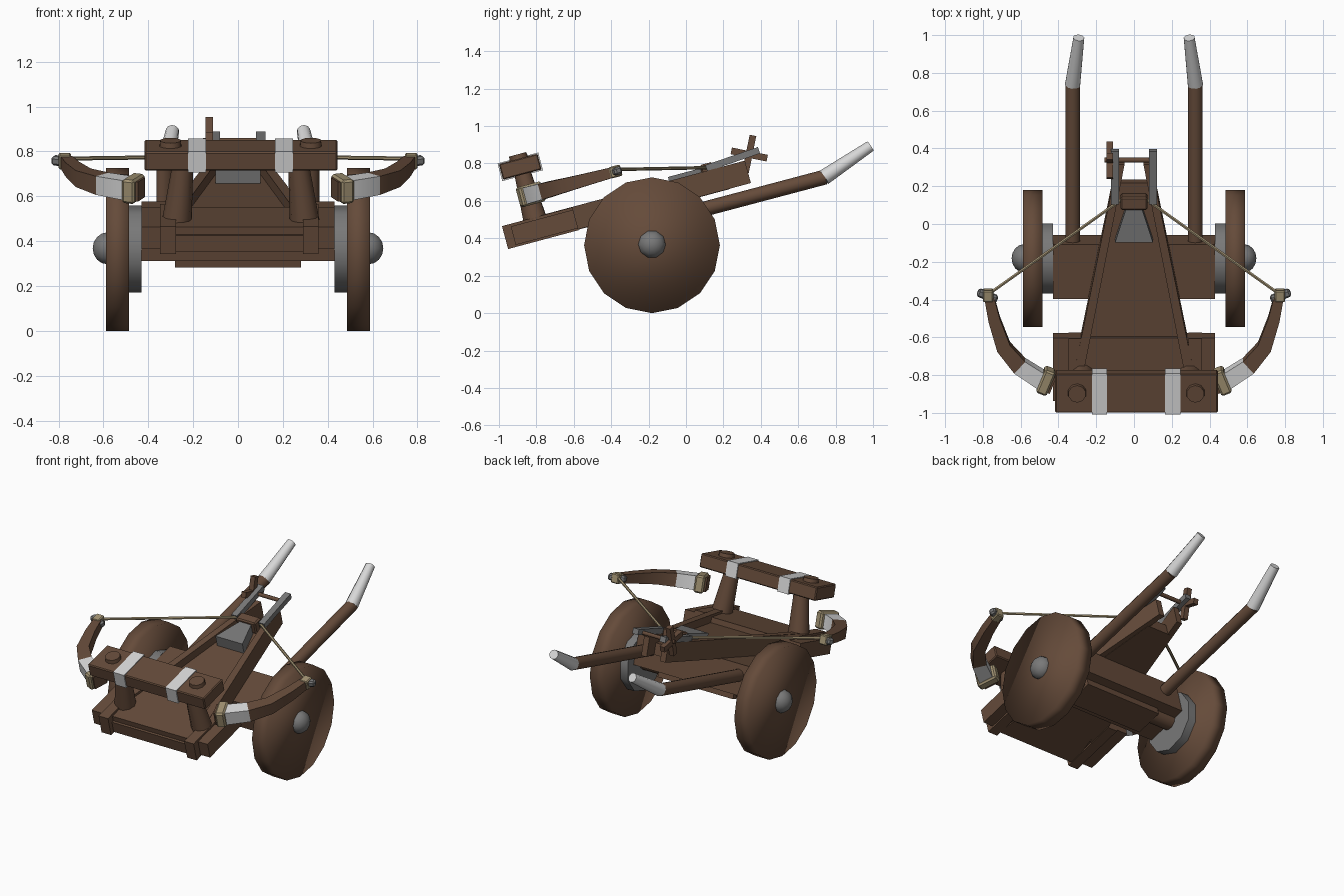
import bpy, bmesh, math
from mathutils import Matrix, Vector

if "Cube" in bpy.data.objects:
    bpy.data.objects.remove(bpy.data.objects["Cube"])

def mat(name, col):
    m = bpy.data.materials.new(name)
    m.diffuse_color = (*col, 1)
    m.use_nodes = True
    m.node_tree.nodes["Principled BSDF"].inputs["Base Color"].default_value = m.diffuse_color
    return m

WOOD = mat("brown wood", (0.13, 0.070, 0.042))
IRON = mat("grey iron", (0.19, 0.19, 0.19))
WRAP = mat("pale wrap", (0.68, 0.68, 0.68))
ROPE = mat("tan rope", (0.36, 0.29, 0.17))

# The whole bed is tilted 15 degrees: local (x, s along bed, t above bed)
TILT = Matrix.Rotation(math.radians(15), 4, 'X')
FLAT = Matrix.Identity(4)

def finish(name, bm, mats, smooth=35):
    bmesh.ops.recalc_face_normals(bm, faces=bm.faces)
    me = bpy.data.meshes.new(name)
    bm.to_mesh(me)
    bm.free()
    for m in mats:
        me.materials.append(m)
    ob = bpy.data.objects.new(name, me)
    bpy.context.collection.objects.link(ob)
    if smooth:
        bpy.ops.object.select_all(action='DESELECT')
        ob.select_set(True)
        bpy.context.view_layer.objects.active = ob
        bpy.ops.object.shade_smooth_by_angle(angle=math.radians(smooth))
    return ob

def box(name, x, s, t, m, frame=TILT, rot=FLAT, bevel=0):
    bm = bmesh.new()
    bmesh.ops.create_cube(bm, size=1)
    d = [b - a for a, b in (x, s, t)]
    c = [(a + b) / 2 for a, b in (x, s, t)]
    bm.transform(Matrix.Diagonal((*d, 1)))
    if bevel:
        bmesh.ops.bevel(bm, geom=bm.edges[:], offset=bevel, segments=1, affect='EDGES')
    bm.transform(frame @ Matrix.Translation(c) @ rot)
    return finish(name, bm, [m], 0)

def prism(name, outline, t0, t1, m):
    """Extrude an (x, s) outline upwards in the tilted frame."""
    bm = bmesh.new()
    f = bm.faces.new([bm.verts.new((x, s, t0)) for x, s in outline])
    r = bmesh.ops.extrude_face_region(bm, geom=[f])
    for v in r['geom']:
        if isinstance(v, bmesh.types.BMVert):
            v.co.z = t1
    bm.transform(TILT)
    return finish(name, bm, [m], 0)

def rod(name, a, b, r1, r2, m, n=12, smooth=50):
    a, b = Vector(a), Vector(b)
    bm = bmesh.new()
    bmesh.ops.create_cone(bm, cap_ends=True, segments=n, radius1=r1, radius2=r2, depth=(b - a).length)
    q = (b - a).to_track_quat('Z', 'Y').to_matrix().to_4x4()
    bm.transform(Matrix.Translation((a + b) / 2) @ q)
    return finish(name, bm, [m], smooth)

def L(x, s, t):
    return TILT @ Vector((x, s, t))

def bow_arm(name, side):
    """Curved arm of rectangular section: x, s, half width, half height."""
    path = [(.43, -.655, .045, .045), (.49, -.632, .045, .045), (.605, -.555, .043, .043),
            (.69, -.452, .038, .038), (.74, -.30, .031, .032), (.765, -.185, .026, .028)]
    bm = bmesh.new()
    rings = []
    for i, (x, s, w, h) in enumerate(path):
        p, q = path[max(i - 1, 0)], path[min(i + 1, len(path) - 1)]
        d = Vector((q[0] - p[0], q[1] - p[1])).normalized()
        nx, ns = -d.y * w, d.x * w
        rings.append([bm.verts.new(TILT @ Vector((side * (x + k * nx), s + k * ns, .828 + j * h)))
                      for k, j in ((-1, -1), (1, -1), (1, 1), (-1, 1))])
    for i in range(len(rings) - 1):
        for k in range(4):
            f = bm.faces.new((rings[i][k], rings[i][(k + 1) % 4], rings[i + 1][(k + 1) % 4], rings[i + 1][k]))
            f.material_index = 1 if i == 1 else 0
    bm.faces.new(rings[0])
    bm.faces.new(rings[-1])
    finish(name, bm, [WOOD, WRAP], 35)

# Bed: tapering deck, front board and axle box
prism("deck", [(-.295, -.80), (.295, -.80), (.085, .40), (-.085, .40)], .58, .655, WOOD)
box("front_board", (-.43, .43), (-.785, -.44), (.588, .69), WOOD)
box("axle_box", (-.43, .43), (-.255, .045), (.39, .585), WOOD)
box("axle_block", (-.28, .28), (-.20, -.01), (.345, .40), WOOD)
rod("axle", (-.55, -.18, .368), (.55, -.18, .368), .055, .055, WOOD)

# Top beam with wrapped bands
box("top_beam", (-.417, .444), (-.76, -.547), (.942, 1.029), WOOD, bevel=.006)
for x in (-.182, .205):
    box("beam_band", (x - .04, x + .04), (-.766, -.541), (.936, 1.034), WRAP)

for side, tag in ((-1, "left"), (1, "right")):
    def sx(a, b):
        return tuple(sorted((side * a, side * b)))
    off = .012
    # Bed rails and brackets
    prism(tag + "_rail", [(side * .312, -.60), (side * .262, -.60), (side * .05, .515), (side * .09, .515)],
          .582, .706, WOOD)
    cx = side * .318 + off * .5
    box(tag + "_bracket", (cx - .035, cx + .035), (-.83, -.44), (.577, .704), WOOD)
    # Posts and bolt heads
    px = side * .287 + off
    rod(tag + "_post", L(px, -.65, .66), L(px - side * .03, -.65, .95), .068, .046, WOOD, 10)
    bx = side * .313 + off
    rod(tag + "_bolt", L(bx, -.65, 1.02), L(bx, -.65, 1.053), .052, .047, WOOD, 10)

    # Bow arm, clamp, tip and string
    bow_arm(tag + "_bow_arm", side)
    turn = Matrix.Rotation(side * math.radians(22), 4, 'Z')
    box(tag + "_clamp", sx(.437, .497), (-.705, -.57), (.773, .883), ROPE, rot=turn, bevel=.01)
    box(tag + "_tip", sx(.72, .832), (-.193, -.15), (.808, .850), IRON, rot=turn, bevel=.01)
    box(tag + "_tip_lashing", sx(.745, .80), (-.20, -.137), (.798, .860), ROPE, bevel=.006)
    rod(tag + "_string", (side * .775, -.375, .768), (side * .065, .13, .778), .009, .009, ROPE, 6)

    # Wheels with inner plate and domed hub
    rod(tag + "_wheel", (side * .485, -.182, .363), (side * .588, -.182, .363), .363, .363, WOOD, 16, 180)
    rod(tag + "_wheel_plate", (side * .43, -.182, .365), (side * .486, -.182, .365), .195, .195, IRON, 10)
    bm = bmesh.new()
    bmesh.ops.create_uvsphere(bm, u_segments=10, v_segments=8, radius=.075)
    bm.transform(Matrix.Translation((side * .582, -.182, .368)) @ Matrix.Diagonal((.88, 1, 1, 1))
                 @ Matrix.Rotation(math.pi / 2, 4, 'Y'))
    finish(tag + "_hub", bm, [IRON], 60)

    # Push handles with pale grips
    rod(tag + "_handle", L(side * .325, 0, .513), (side * .325, .745, .728), .04, .04, WOOD, 10)
    rod(tag + "_grip", (side * .325, .738, .726), (side * .292, .986, .893), .042, .03, WRAP, 10)

    # Iron side levers at the back
    tip = Matrix.Rotation(math.radians(4), 4, 'X')
    box(tag + "_lever", sx(.08, .122), (.305, .603), (.712, .748), IRON, rot=tip)

# Trigger: iron ramp and sliding block
prism("ramp", [(-.10, .095), (.10, .095), (.035, .30), (-.035, .30)], .65, .728, IRON)
box("slider", (-.072, .072), (.275, .345), (.66, .745), WOOD, bevel=.008)

# Crank at the back
rod("crank_axle", (-.155, .338, .848), (.11, .338, .848), .013, .013, WOOD, 8)
lean = Matrix.Rotation(math.radians(-11.5), 4, 'X')
box("crank_upright", (-.145, -.111), (.32, .356), (.75, .952), WOOD, FLAT, lean)
box("crank_bar", (-.145, -.111), (.24, .436), (.83, .866), WOOD, FLAT, lean)
